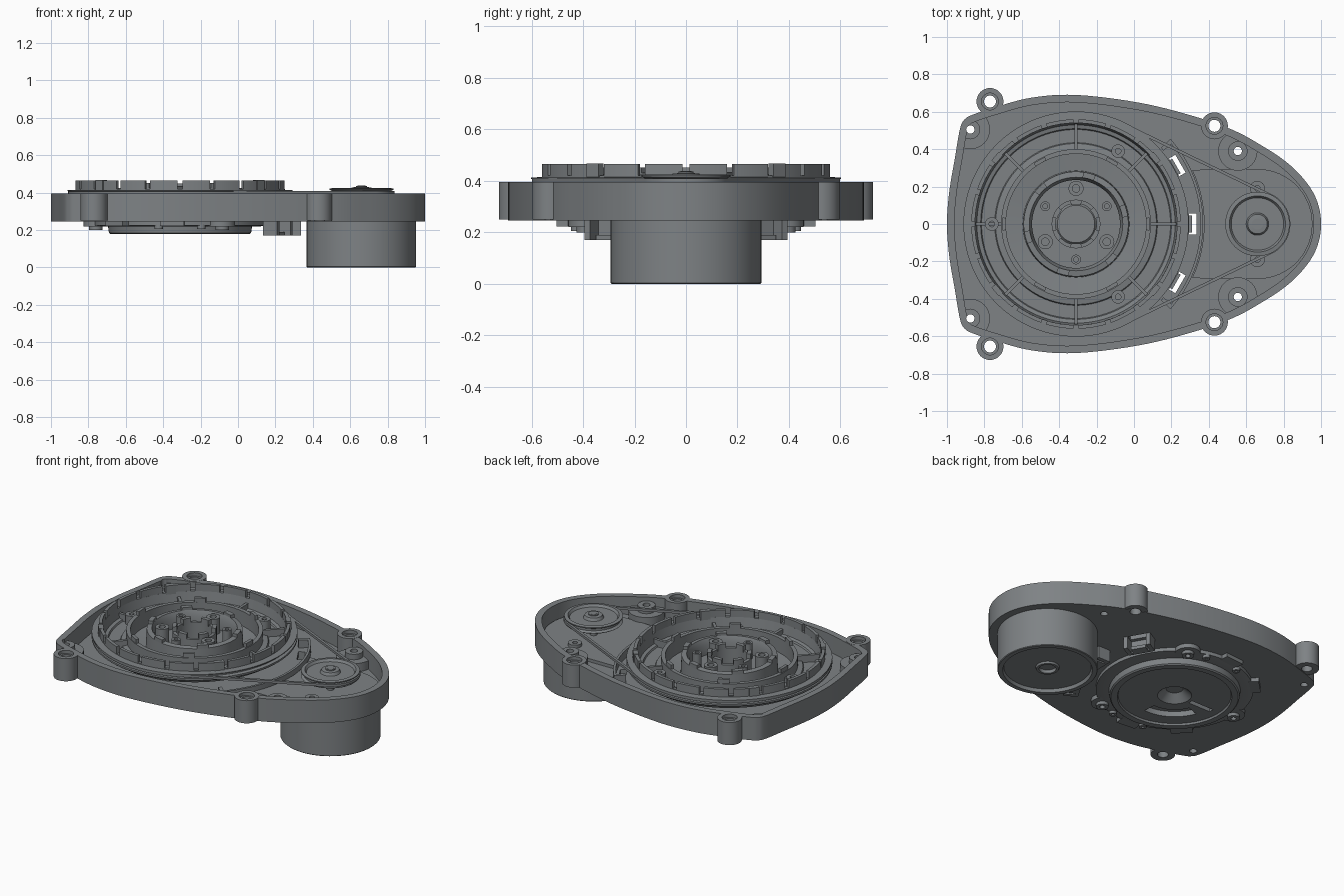
import bpy, bmesh, math
from math import sin, cos, pi, radians
from mathutils import Vector

if "Cube" in bpy.data.objects:
    bpy.data.objects.remove(bpy.data.objects["Cube"])

WX = -0.31          # big wheel axis
PX = 0.66           # motor / pulley axis
grey = bpy.data.materials.new('dark_grey')
grey.diffuse_color = (.21, .225, .235, 1)
grey.use_nodes = True
grey.node_tree.nodes["Principled BSDF"].inputs["Base Color"].default_value = grey.diffuse_color


def finish(name, bm):
    bmesh.ops.remove_doubles(bm, verts=bm.verts, dist=1e-5)
    bmesh.ops.recalc_face_normals(bm, faces=bm.faces)
    me = bpy.data.meshes.new(name)
    bm.to_mesh(me)
    bm.free()
    me.materials.append(grey)
    ob = bpy.data.objects.new(name, me)
    bpy.context.collection.objects.link(ob)
    smooth(ob)
    return ob


def smooth(ob):
    bpy.ops.object.select_all(action='DESELECT')
    ob.select_set(True)
    bpy.context.view_layer.objects.active = ob
    bpy.ops.object.shade_smooth_by_angle(angle=radians(30))


def prism(name, polys, z0, z1):
    """Extrude one or more outlines from z0 to z1."""
    bm = bmesh.new()
    for p in polys:
        f = bm.faces.new([bm.verts.new((x, y, z0)) for x, y in p])
        r = bmesh.ops.extrude_face_region(bm, geom=[f])
        for v in r['geom']:
            if isinstance(v, bmesh.types.BMVert):
                v.co.z = z1
    return finish(name, bm)


def sweep(name, loops):
    """Skin a closed stack of equal length closed loops of 3D points."""
    bm = bmesh.new()
    rows = [[bm.verts.new(p) for p in lp] for lp in loops]
    n = len(rows[0])
    for a, b in zip(rows, rows[1:] + rows[:1]):
        for i in range(n):
            bm.faces.new((a[i], a[(i + 1) % n], b[(i + 1) % n], b[i]))
    return finish(name, bm)


def circle(x, y, r, n=32):
    return [(x + r * cos(2 * pi * i / n), y + r * sin(2 * pi * i / n)) for i in range(n)]


def lathe(name, cx, profile, n=96, cy=0):
    return sweep(name, [[(x, y, z) for x, y in circle(cx, cy, r, n)] for r, z in profile])


def tube(name, x, y, r, hole, z0, z1):
    return lathe(name, x, [(r, z0), (r, z1), (hole, z1), (hole, z0)], 32, y)


def arc(r0, r1, a0, a1, n=8, cx=WX):
    t = [radians(a0 + (a1 - a0) * i / n) for i in range(n + 1)]
    return [(cx + r1 * cos(a), r1 * sin(a)) for a in t] + [(cx + r0 * cos(a), r0 * sin(a)) for a in reversed(t)]


def bar(r, ang, dr, dt, off=0):
    """Rectangle at polar position around the wheel axis."""
    a = radians(ang)
    u, v = Vector((cos(a), sin(a))), Vector((-sin(a), cos(a)))
    c = Vector((WX, 0)) + u * r + v * off
    return [tuple(c + u * sx * dr / 2 + v * sy * dt / 2) for sx, sy in ((1, 1), (-1, 1), (-1, -1), (1, -1))]


def boolean(ob, cutter, op='DIFFERENCE'):
    bpy.context.view_layer.objects.active = ob
    m = ob.modifiers.new(op, 'BOOLEAN')
    m.operation, m.object, m.solver = op, cutter, 'EXACT'
    bpy.ops.object.modifier_apply(modifier=m.name)
    bpy.data.objects.remove(cutter)


# housing outline: half profile mirrored, then splined
half = [(1, 0), (.99, .085), (.957, .17), (.895, .255), (.81, .335), (.69, .415), (.53, .502), (.3, .582), (.02, .65),
        (-.31, .69), (-.55, .675), (-.75, .622), (-.86, .585), (-.905, .56), (-.93, .51), (-.958, .35), (-.988, .17), (-1, 0)]
ctrl = [Vector(p) for p in half + [(x, -y) for x, y in half[-2:0:-1]]]
outline = []
for i in range(len(ctrl)):
    a, b, c, d = (ctrl[(i + k) % len(ctrl)] for k in (-1, 0, 1, 2))
    for k in range(6):
        t = k / 6
        outline.append(b + .5 * ((c - a) * t + (2 * a - 5 * b + 4 * c - d) * t * t + (3 * b - a - 3 * c + d) * t ** 3))


def inset(pts, d):
    res = []
    for i, p in enumerate(pts):
        t = (pts[(i + 1) % len(pts)] - pts[i - 1]).normalized()
        res.append(p + Vector((-t.y, t.x)) * d)
    return res


# housing tray with mounting ears, screw bosses and sensor windows
ears = [(-.77, s * .655) for s in (1, -1)] + [(.43, s * .525) for s in (1, -1)]
screws = [(-.875, s * .505) for s in (1, -1)] + [(.555, s * .39) for s in (1, -1)]
housing = prism('housing_tray', [outline], .247, .395)
boolean(housing, prism('pocket', [inset(outline, .04)], .28, .5))
for x, y in ears:
    boolean(housing, prism('ear', [circle(x, y, .072)], .25, .396), 'UNION')
for x, y in screws:
    for r, z in ((.105, .335), (.052, .37)):
        boss = prism('boss', [circle(x, y, r)], .262, z)
        boolean(boss, prism('limit', [inset(outline, .01)], .2, .5), 'INTERSECT')
        boolean(housing, boss, 'UNION')
boolean(housing, prism('holes', [circle(x, y, .032) for x, y in ears] + [circle(x, y, .022) for x, y in screws], .1, .6))
boolean(housing, prism('sinks', [circle(x, y, .045) for x, y in ears], .375, .6))
boolean(housing, prism('windows', [bar(.625, a, .04, .11) for a in (0, 30, -30)], .2, .34))
smooth(housing)

# raised motor pad and curved floor ribs
pad = [(PX + .294 * cos(radians(a)), .294 * sin(radians(a))) for a in range(-90, 91, 6)]
pad += [(WX + .685 * cos(radians(a)), .685 * sin(radians(a))) for a in range(25, -26, -5)]
prism('motor_pad', [pad], .275, .3)
prism('floor_ribs', [arc(.665, .68, -42, 42, 24), arc(.61, .675, 40, 42), arc(.61, .675, -42, -40)], .275, .33)
for i, s in enumerate((1, -1)):
    tube(f'motor_screw_{i}', PX, s * .19, .04, .015, .29, .32)

# motor can with recessed bottom and bearing hub
lathe('motor_can', PX, [(0, .27), (.293, .27), (.293, .004), (.289, 0), (.262, 0), (.255, .02), (.07, .02),
                        (.065, .008), (.05, .008), (.05, .03), (0, .03)])
# drive pulley with belt groove and shaft
lathe('drive_pulley', PX, [(0, .38), (.165, .38), (.172, .386), (.157, .395), (.157, .408), (.172, .416), (.172, .422),
                           (.15, .425), (.14, .41), (.06, .41), (.052, .428), (.03, .43), (.03, .437), (0, .437)])
lathe('motor_shaft', PX, [(0, .28), (.022, .28), (.022, .438), (0, .438)], 24)


# drive belt around both wheels
def belt_loop(off):
    ta = math.acos((.583 - .16) / (PX - WX))
    res = []
    for cx, r, a0, a1 in ((WX, .583, ta, 2 * pi - ta), (PX, .16, -ta, ta)):
        for i in range(49):
            a = a0 + (a1 - a0) * i / 48
            res.append((cx + (r + off) * cos(a), (r + off) * sin(a)))
    return res


sweep('drive_belt', [[(x, y, z) for x, y in belt_loop(o)] for o, z in ((0, .394), (.016, .394), (.016, .41), (0, .41))])

# big wheel: belt rim, web, stepped inner rings and central hub
lathe('wheel', WX, [(.595, .37), (.602, .376), (.602, .387), (.582, .392), (.582, .404), (.602, .408), (.602, .413),
                    (.56, .415), (.56, .42), (.54, .42), (.53, .36), (.51, .355), (.505, .345), (.435, .345), (.43, .355),
                    (.40, .36), (.40, .425), (.375, .425),
                    (.375, .33), (.285, .32), (.28, .43), (.25, .435), (.235, .40), (.235, .335), (.13, .335), (.13, .42),
                    (.11, .42), (.11, .29), (.26, .29), (.38, .31), (.42, .32), (.54, .335), (.56, .37)])
# slotted crown on the wheel
step = 360 / 20
prism('wheel_crown', [arc(.54, .56, i * step + 1.4, (i + 1) * step - 1.4) for i in range(20)], .415, .465)
prism('crown_tabs', [bar(.55, a, .03, .06) for a in (40, 140, 220, 320)], .41, .467)
# radial ribs between crown and middle ring
prism('wheel_spokes', [bar(.468, a, .145, .018) for a in range(0, 360, 45)], .34, .39)
prism('inner_ring_clips', [arc(.375, .395, a - 5, a + 5) for a in range(0, 360, 60)]
      + [arc(.25, .28, a - 7, a + 7) for a in range(15, 375, 60)], .42, .452)
prism('hub_clips', [arc(.105, .13, a - 14, a + 14) for a in range(30, 390, 60)], .41, .45)
# hub screw posts, alternating large and small, and wheel guide posts
for i in range(6):
    a = radians(90 + 60 * i)
    r = .04 if i % 2 == 0 else .026
    tube(f'hub_post_{i}', WX + .19 * cos(a), .19 * sin(a), r, r * .5, .33, .435)
for i, a in enumerate((60, 180, 300)):
    c, s = cos(radians(a)), sin(radians(a))
    tube(f'guide_post_{i}', WX + .45 * c, .45 * s, .036, .015, .34, .405)
    # matching lobes and pins underneath
    prism(f'base_lobe_{i}', [circle(WX + .44 * c, .44 * s, .075)], .22, .255)
    tube(f'base_pin_{i}', WX + .45 * c, .45 * s, .036, .016, .2, .23)
prism('base_pads', [bar(.47, a, .06, .13) for a in (95, 135, 225, 265)], .222, .255)
for i, a in enumerate((75, 105, 255, 285)):
    tube(f'base_stud_{i}', WX + .44 * cos(radians(a)), .44 * sin(radians(a)), .022, .008, .205, .23)

# bearing base under the tray: flange, disc and conical centre
base = lathe('bearing_base', WX, [(.46, .255), (.46, .225), (.43, .22), (.385, .22), (.38, .185), (.372, .178), (.335, .178),
                                  (.33, .19), (.1, .19), (.05, .235), (0, .235), (0, .295), (.1, .295), (.12, .27)])
boolean(base, prism('arc_pocket', [arc(.17, .25, 200, 275, 16), bar(.2, 180, .16, .03)], .1, .225))
smooth(base)

# sensor brackets: hollow boxes below the windows
for i, a in enumerate((0, 30, -30)):
    prism(f'sensor_bracket_{i}', [bar(.605, a, .085, .025, .07), bar(.605, a, .085, .025, -.07),
                                  bar(.57, a, .02, .16)], .17, .255)
    prism(f'sensor_lip_{i}', [bar(.595, a, .05, .09)], .17, .19)
